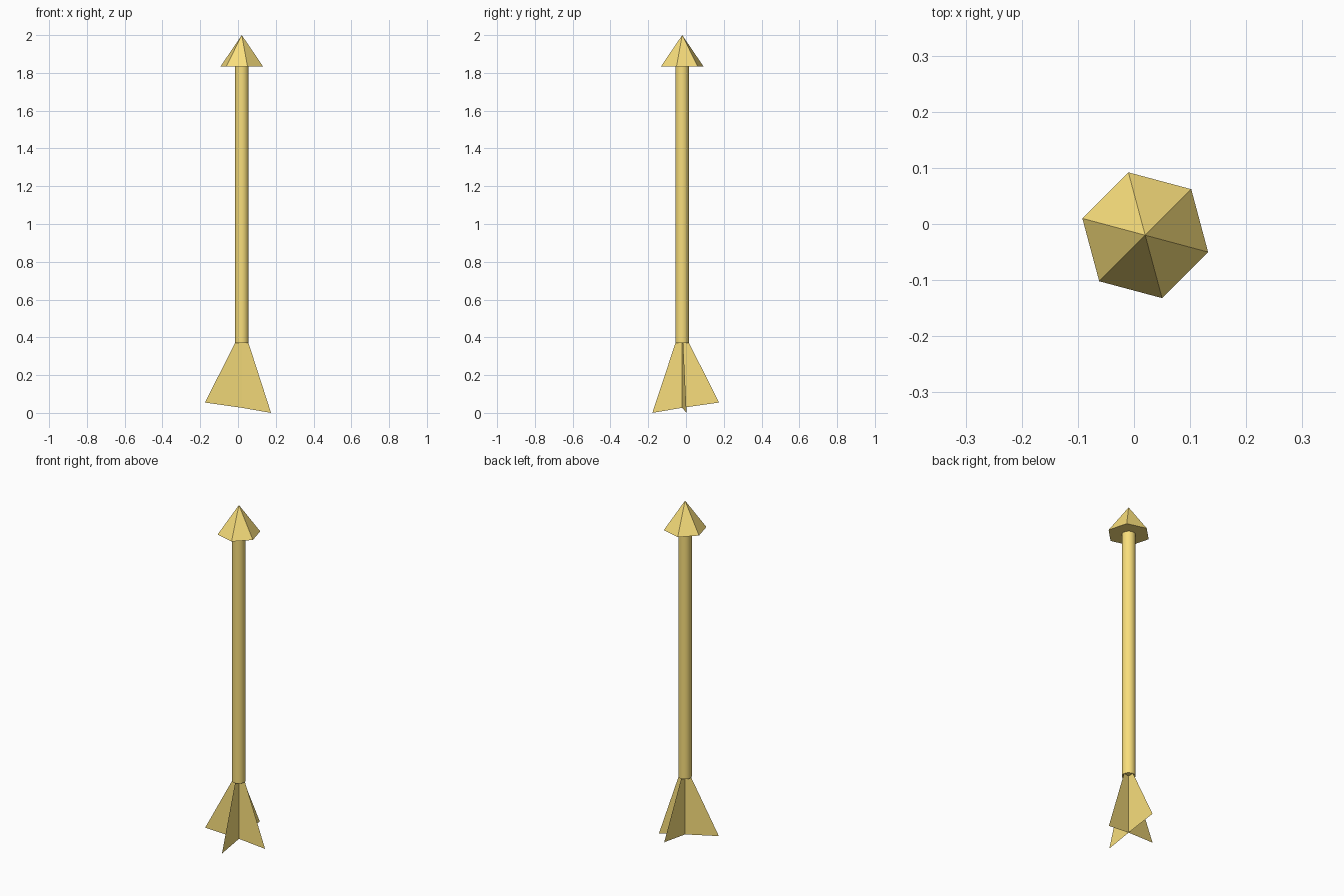
import bpy, bmesh, math
from mathutils import Vector

if "Cube" in bpy.data.objects:
    bpy.data.objects.remove(bpy.data.objects["Cube"])

AXIS = Vector((0.02, -0.02))   # the shaft stands slightly off centre
R, FOOT, NECK, TOP = 0.036, 0.37, 1.835, 2.0

gold = bpy.data.materials.new("gold")
gold.diffuse_color = (0.94, 0.73, 0.20, 1)
gold.use_nodes = True
gold.node_tree.nodes["Principled BSDF"].inputs["Base Color"].default_value = gold.diffuse_color


def cone(name, sides, r1, r2, z1, z2, turn=0):
    bpy.ops.mesh.primitive_cone_add(
        vertices=sides, radius1=r1, radius2=r2, depth=z2 - z1,
        location=(*AXIS, (z1 + z2) / 2), rotation=(0, 0, math.radians(turn)))
    ob = bpy.context.object
    ob.name = name
    ob.data.materials.append(gold)
    return ob


# Six-sided arrow head
cone("arrow_head", 6, 0.116, 0, NECK, TOP, 15)

# Round shaft
cone("shaft", 32, R, R, FOOT, NECK)
bpy.ops.object.shade_smooth_by_angle(angle=math.radians(40))

# Four thin tail fins sharing the centre line, with a slanted lower edge
bm = bmesh.new()
top = bm.verts.new((*AXIS, FOOT))
bottom = bm.verts.new((*AXIS, 0.027))
for tip in [(0.175, 0.003, 0), (0.02, 0.175, 0.055), (-0.175, -0.057, 0.055), (0.02, -0.178, 0)]:
    out = AXIS + (Vector(tip[:2]) - AXIS).normalized() * R
    bm.faces.new((top, bottom, bm.verts.new(tip), bm.verts.new((*out, FOOT))))
mesh = bpy.data.meshes.new("tail_fins")
bm.to_mesh(mesh)
bm.free()
mesh.materials.append(gold)
bpy.context.collection.objects.link(bpy.data.objects.new("tail_fins", mesh))
